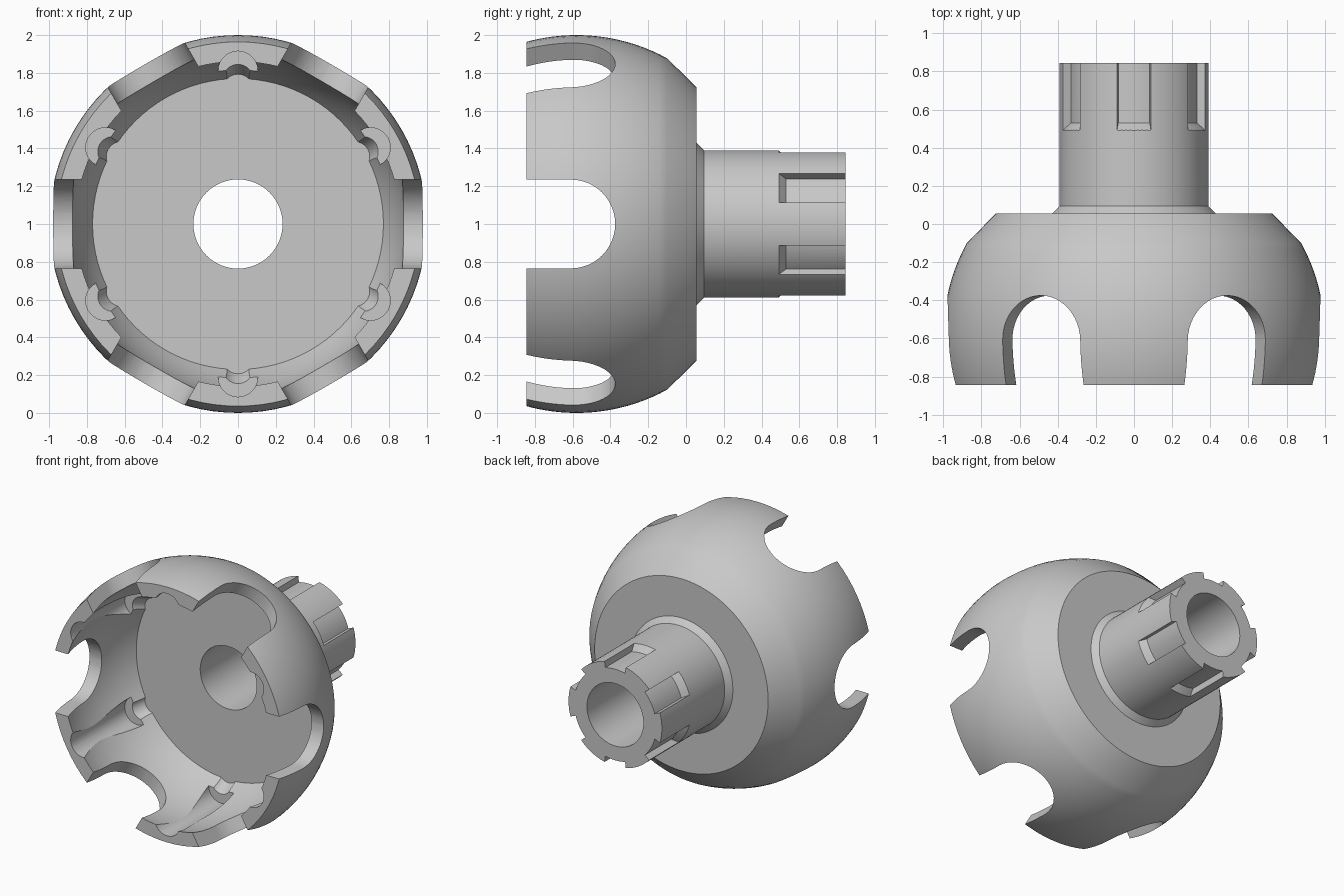
import bpy, bmesh
from math import sin, cos, pi, sqrt, radians
from mathutils import Matrix, Vector

cube = bpy.data.objects.get("Cube")
if cube:
    bpy.data.objects.remove(cube, do_unlink=True)

LIFT = Matrix.Translation((0, 0, 1))

steel = bpy.data.materials.new("grey steel")
steel.use_nodes = True
GREY = (0.58, 0.58, 0.58, 1)
steel.diffuse_color = GREY
steel.node_tree.nodes["Principled BSDF"].inputs["Base Color"].default_value = GREY


def make_object(name, bm):
    bmesh.ops.recalc_face_normals(bm, faces=bm.faces)
    bm.transform(LIFT)
    mesh = bpy.data.meshes.new(name)
    bm.to_mesh(mesh)
    bm.free()
    obj = bpy.data.objects.new(name, mesh)
    bpy.context.collection.objects.link(obj)
    mesh.materials.append(steel)
    return obj


def bridge_rings(bm, rings, closed):
    """Skin a list of vertex rings; closed joins the last to the first, else both ends are capped."""
    count = len(rings)
    for i in range(count if closed else count - 1):
        a, b = rings[i], rings[(i + 1) % count]
        for j in range(len(a)):
            k = (j + 1) % len(a)
            bm.faces.new((a[j], a[k], b[k], b[j]))
    if not closed:
        bm.faces.new(rings[0])
        bm.faces.new(rings[-1])


def six_cutters(name, sections, start):
    """Repeat a lofted shape six times round the y axis (local z points outwards)."""
    bm = bmesh.new()
    for i in range(6):
        turn = Matrix.Rotation(radians(start + 60 * i), 4, 'Y')
        rings = [[bm.verts.new(turn @ Vector(p)) for p in s] for s in sections]
        bridge_rings(bm, rings, False)
    cutter = make_object(name, bm)
    cutter.hide_render = True
    return cutter


def arc(center, radius, y0, y1, steps):
    ys = [y0 + (y1 - y0) * i / steps for i in range(steps + 1)]
    return [(y, sqrt(radius ** 2 - (y - center) ** 2)) for y in ys]


# Bell and stem: one closed profile (y, radius) revolved about the y axis
FRONT, BACK, FLOOR, BORE = -0.845, 0.845, -0.114, 0.236
profile = arc(-0.58, 1.0, FRONT, -0.58, 8) + arc(-0.58, 1.0, -0.58, -0.1, 12)[1:]
profile += [(0.055, 0.725), (0.055, 0.43), (0.095, 0.39), (BACK, 0.39),
            (BACK, BORE), (FLOOR, BORE)]
profile += arc(-0.58, 0.9, FLOOR, FRONT, 18)
SEGMENTS = 96
bm = bmesh.new()
rings = []
for i in range(SEGMENTS):
    t = 2 * pi * i / SEGMENTS
    rings.append([bm.verts.new((r * cos(t), y, r * sin(t))) for y, r in profile])
bridge_rings(bm, rings, True)
body = make_object("joint_bell_and_stem", bm)

# Round-ended windows through the bell wall
outline = [(-0.235, -1.1), (0.235, -1.1)]
outline += [(0.235 * cos(pi * i / 24), -0.61 + 0.235 * sin(pi * i / 24)) for i in range(25)]
windows = six_cutters("window_cutter",
                      [[(x, y, z) for x, y in outline] for z in (0.55, 1.2)], 30)


# Straight ball tracks inside the bell, each with a narrower run-out down to the floor
def circle(y, center, radius):
    return [(radius * cos(2 * pi * i / 32), y, center + radius * sin(2 * pi * i / 32))
            for i in range(32)]


tracks = six_cutters("track_cutter", [circle(-0.95, 0.81, 0.105), circle(-0.2, 0.81, 0.105)], 0)
runouts = six_cutters("runout_cutter", [circle(-0.25, 0.775, 0.08), circle(-0.2, 0.765, 0.08),
                                        circle(FLOOR, 0.713, 0.08)], 0)


# Spline slots on the stem, with round floors and a ramped inner end
def slot_section(y, floor):
    half = 0.24 * (floor + 0.4 * (0.344 - floor))
    base = [(half * k / 4, y, sqrt(floor ** 2 - (half * k / 4) ** 2)) for k in range(-4, 5)]
    return base + [(0.095, y, 0.43), (-0.095, y, 0.43)]


slots = six_cutters("slot_cutter", [slot_section(0.49, 0.392), slot_section(0.53, 0.344),
                                    slot_section(0.95, 0.344)], 0)

# Cut the openings, then bake the result into the body
cutters = (windows, tracks, runouts, slots)
for cutter in cutters:
    mod = body.modifiers.new(cutter.name, 'BOOLEAN')
    mod.operation = 'DIFFERENCE'
    mod.solver = 'EXACT'
    mod.object = cutter
bpy.context.view_layer.update()
baked = bpy.data.meshes.new_from_object(body.evaluated_get(bpy.context.evaluated_depsgraph_get()))
body.modifiers.clear()
body.data = baked
for cutter in cutters:
    bpy.data.objects.remove(cutter, do_unlink=True)

# Smooth curved faces, keep machined edges sharp
bpy.ops.object.select_all(action='DESELECT')
body.select_set(True)
bpy.context.view_layer.objects.active = body
bpy.ops.object.shade_smooth_by_angle(angle=radians(25))
